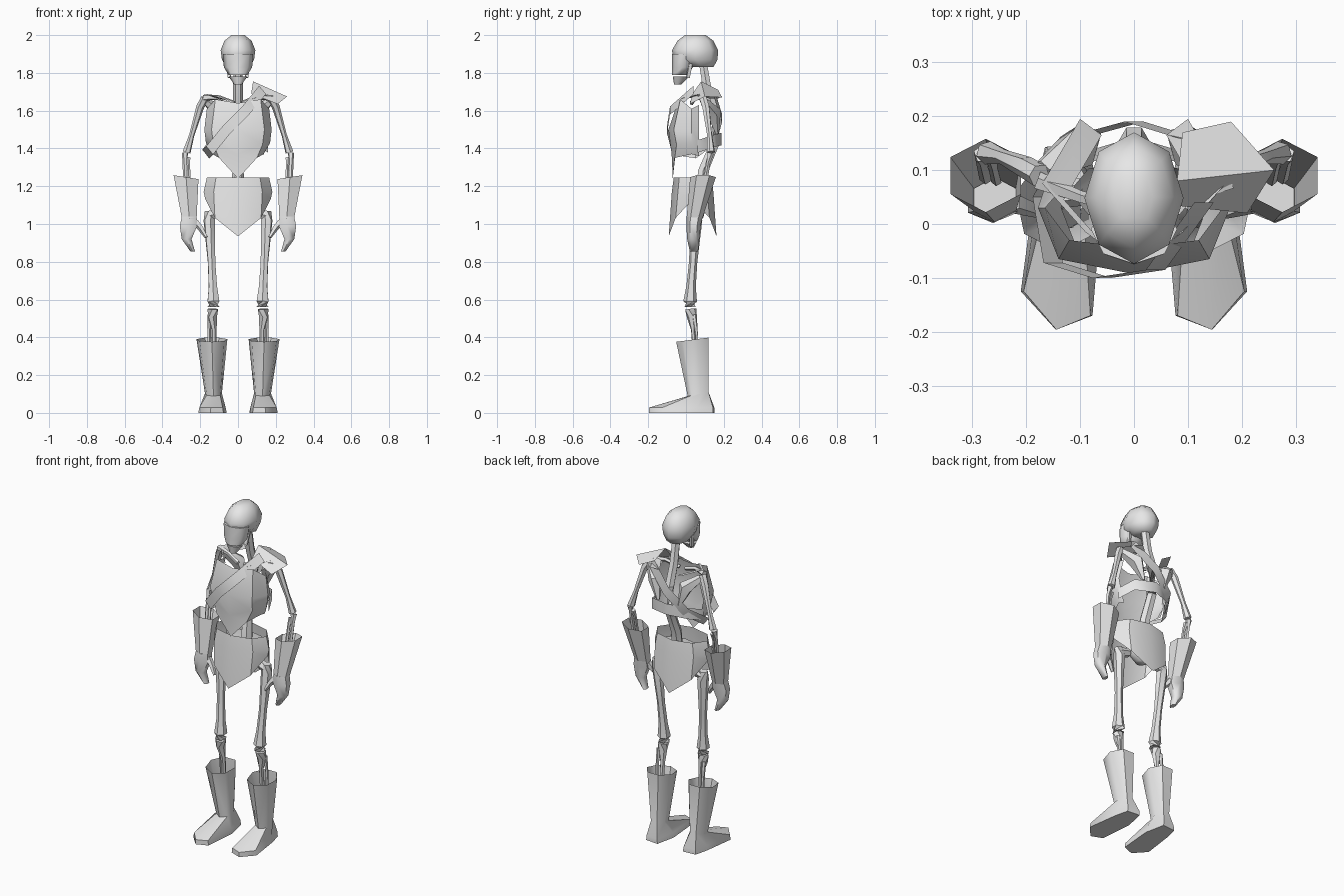
import bpy, bmesh, math
from mathutils import Vector

default_cube = bpy.data.objects.get("Cube")
if default_cube:
    bpy.data.objects.remove(default_cube, do_unlink=True)

grey = bpy.data.materials.new("plain grey")
grey.use_nodes = True
grey.diffuse_color = (.8, .8, .8, 1)
grey.node_tree.nodes["Principled BSDF"].inputs["Base Color"].default_value = grey.diffuse_color

SIDES = (("left", 1), ("right", -1))


def finish(name, mesh_data, angle):
    """Turn a bmesh into a smooth shaded object with sharp creases."""
    bmesh.ops.recalc_face_normals(mesh_data, faces=mesh_data.faces)
    mesh = bpy.data.meshes.new(name)
    mesh_data.to_mesh(mesh)
    mesh_data.free()
    mesh.materials.append(grey)
    part = bpy.data.objects.new(name, mesh)
    bpy.context.collection.objects.link(part)
    bpy.ops.object.select_all(action="DESELECT")
    part.select_set(True)
    bpy.context.view_layer.objects.active = part
    bpy.ops.object.shade_smooth_by_angle(angle=math.radians(angle))
    return part


def skin(name, rows, closed=True, start_cap=False, end_cap=False, flip=1, angle=50):
    """Bridge rows of points with quads; flip = -1 mirrors the part in x."""
    bm = bmesh.new()
    verts = [[bm.verts.new((p[0] * flip, p[1], p[2])) for p in row] for row in rows]
    count = len(verts[0])
    for lower, upper in zip(verts, verts[1:]):
        for i in range(count if closed else count - 1):
            j = (i + 1) % count
            bm.faces.new((lower[i], lower[j], upper[j], upper[i]))
    if start_cap:
        bm.faces.new(verts[0])
    if end_cap:
        bm.faces.new(verts[-1])
    return finish(name, bm, angle)


def ring(cx, cy, z, rx, ry, count=8, tilt=0):
    """Horizontal oval of points starting at the front; tilt raises the outer side."""
    points = []
    for i in range(count):
        a = math.tau * i / count - math.pi / 2
        points.append((cx + rx * math.cos(a), cy + ry * math.sin(a), z + tilt * math.cos(a)))
    return points


def bone(name, joints, flip=1, sides=6):
    """Tapered tube through joints given as x, y, z, radius."""
    centres = [Vector(j[:3]) for j in joints]
    rows = []
    for i, joint in enumerate(joints):
        along = centres[min(i + 1, len(joints) - 1)] - centres[max(i - 1, 0)]
        turn = along.to_track_quat("Z", "Y")
        rows.append([centres[i] + turn @ Vector((joint[3] * math.cos(math.tau * k / sides),
                                                 joint[3] * math.sin(math.tau * k / sides), 0))
                     for k in range(sides)])
    return skin(name, rows, True, True, True, flip)


def strap(name, path, half_width, flip=1):
    """Flat ribbon along a path, widened both ways by half_width."""
    offset = Vector(half_width)
    rows = [[Vector(p) - offset, Vector(p) + offset] for p in path]
    return skin(name, rows, closed=False, flip=flip)


def mirrored(half):
    """Complete a row that runs from the centre line to the left side."""
    return [(-x, y, z) for x, y, z in reversed(half[1:])] + half


# Head
skin("cranium", [ring(0, .085, 1.83, .06, .06), ring(0, .05, 1.87, .085, .117),
                 ring(0, .048, 1.92, .092, .122), ring(0, .05, 1.97, .072, .095),
                 ring(0, .05, 2, .035, .055)], True, True, True, angle=70)
skin("face", [ring(0, -.035, 1.79, .05, .04), ring(0, -.018, 1.83, .075, .055),
              ring(0, -.01, 1.9, .08, .064)], True, True, True, angle=60)
skin("jaw", [ring(0, -.045, 1.738, .02, .018), ring(0, -.025, 1.782, .05, .045)],
     True, True, True)
for side, s in SIDES:
    bone(side + "_jaw_hinge", [(.055, .025, 1.85, .012), (.045, .01, 1.775, .012)], s, 4)

# Spine and pelvis
bone("spine", [(0, .09, 1.85, .024), (0, .115, 1.7, .026), (0, .155, 1.58, .028),
               (0, .15, 1.42, .028), (0, .09, 1.28, .03), (0, .08, 1.15, .035)])
skin("pelvis_bone", [ring(0, .06, 1.03, .03, .03), ring(0, .06, 1.08, .1, .045),
                     ring(0, .06, 1.2, .12, .06)], True, True)

# Chest armour, widening at the ribs and ending in a point
skin("breastplate", [
    mirrored([(0, -.045, 1.64), (.12, -.03, 1.66), (.165, .03, 1.61), (.13, .07, 1.63)]),
    mirrored([(0, -.093, 1.5), (.14, -.065, 1.5), (.178, .03, 1.5), (.165, .07, 1.5)]),
    mirrored([(0, -.076, 1.37), (.13, -.05, 1.42), (.17, .03, 1.43), (.15, .07, 1.43)]),
    mirrored([(0, -.07, 1.24), (.1, -.06, 1.35), (.135, .03, 1.37), (.13, .07, 1.36)]),
], closed=False, angle=40)
strap("front_sash", [(.13, .04, 1.71), (.04, -.085, 1.6), (-.06, -.1, 1.5),
                     (-.15, -.072, 1.39), (-.17, .05, 1.37)], (-.018, 0, .022))
strap("back_sash", [(.13, .15, 1.69), (0, .19, 1.56), (-.11, .16, 1.45),
                    (-.17, .05, 1.37)], (-.018, 0, .024))
strap("back_band", mirrored([(0, .188, 1.45), (.12, .15, 1.44), (.16, .06, 1.41)]),
      (0, 0, .033))

# Left shoulder guard, two planes folded over a ridge
skin("shoulder_guard", [
    [(.07, .035, 1.69), (.21, .02, 1.635)],
    [(.08, .08, 1.755), (.26, .1, 1.675)],
    [(.09, .17, 1.71), (.18, .19, 1.67)],
], closed=False, angle=20)

# Pelvis armour: open ring with pointed flaps front and back
top_ring = ring(0, .035, 1.245, .165, .1)
middle_ring = ring(0, .035, 1.17, .182, .11)
hem = [(x, .035 + (y - .035) * 1.15,
        1.13 - .195 * (abs(y - .035) / .11) ** 2) for x, y, z in middle_ring]
hem = [(x * .95, y, z) for x, y, z in hem]
skin("hip_armour", [top_ring, middle_ring, hem], angle=40)

for side, s in SIDES:
    # Shoulder
    strap(side + "_shoulder_strap", [(.07, -.03, 1.66), (.15, .06, 1.68), (.08, .18, 1.67)],
          (.02, .015, .008), s)
    bone(side + "_collar_bone", [(.02, .03, 1.64, .012), (.1, .05, 1.67, .012),
                                 (.18, .08, 1.67, .018)], s, 5)
    bone(side + "_shoulder_blade", [(.17, .1, 1.65, .02), (.1, .145, 1.59, .042),
                                    (.07, .165, 1.48, .01)], s, 5)
    # Arm
    bone(side + "_upper_arm", [(.175, .09, 1.665, .022), (.2, .105, 1.62, .021),
                               (.245, .125, 1.47, .014), (.272, .132, 1.38, .022)], s)
    bone(side + "_forearm_outer", [(.28, .13, 1.375, .018), (.283, .12, 1.33, .011),
                                   (.275, .085, 1.12, .012)], s, 5)
    bone(side + "_forearm_inner", [(.265, .125, 1.35, .014), (.262, .11, 1.31, .009),
                                   (.255, .08, 1.12, .01)], s, 5)
    skin(side + "_gauntlet", [ring(.275, .09, 1.248, .076, .068, 6, .012),
                              ring(.258, .045, 1.03, .045, .042, 6)], flip=s)
    # Hand
    skin(side + "_hand", [ring(.258, .045, 1.04, .045, .042, 6),
                          ring(.262, .04, .99, .053, .038, 6),
                          ring(.272, .038, .92, .03, .032, 6),
                          ring(.24, .042, .855, .014, .022, 6)], True, True, True, s, 60)
    bone(side + "_thumb", [(.225, .04, 1.01, .02), (.195, .03, .975, .016),
                           (.168, .018, .93, .009)], s, 5)
    # Leg
    bone(side + "_hip_joint", [(.09, .06, 1.06, .025), (.15, .055, 1.045, .028)], s)
    bone(side + "_thigh", [(.155, .055, 1.07, .024), (.152, .055, 1.02, .032),
                           (.14, .038, .8, .022), (.133, .027, .67, .025),
                           (.13, .022, .59, .036), (.13, .022, .56, .034)], s)
    bone(side + "_shin", [(.133, .025, .55, .03), (.135, .03, .51, .026),
                          (.127, .04, .44, .014), (.13, .06, .15, .016)], s)
    bone(side + "_calf", [(.15, .045, .52, .012), (.153, .055, .42, .009),
                          (.145, .07, .15, .01)], s, 5)
    # Boot: flat sole, sloping toe, open flared cuff
    sole = [(.145, -.196, 0), (.21, -.125, 0), (.185, .06, 0), (.165, .143, 0),
            (.085, .15, 0), (.06, .03, 0), (.077, -.17, 0)]
    welt = [(.133 + (x - .133) * .93, y, .028) for x, y, z in sole]
    ankle = [(x, y, .1 + (y - .065) * .2) for x, y, z in ring(.13, .067, 0, .046, .058, 7)]
    cuff = [(x, y, .388 + (y - .038) * .13) for x, y, z in ring(.138, .038, 0, .084, .09, 7)]
    skin(side + "_boot", [sole, welt, ankle, cuff], True, True, False, s)
